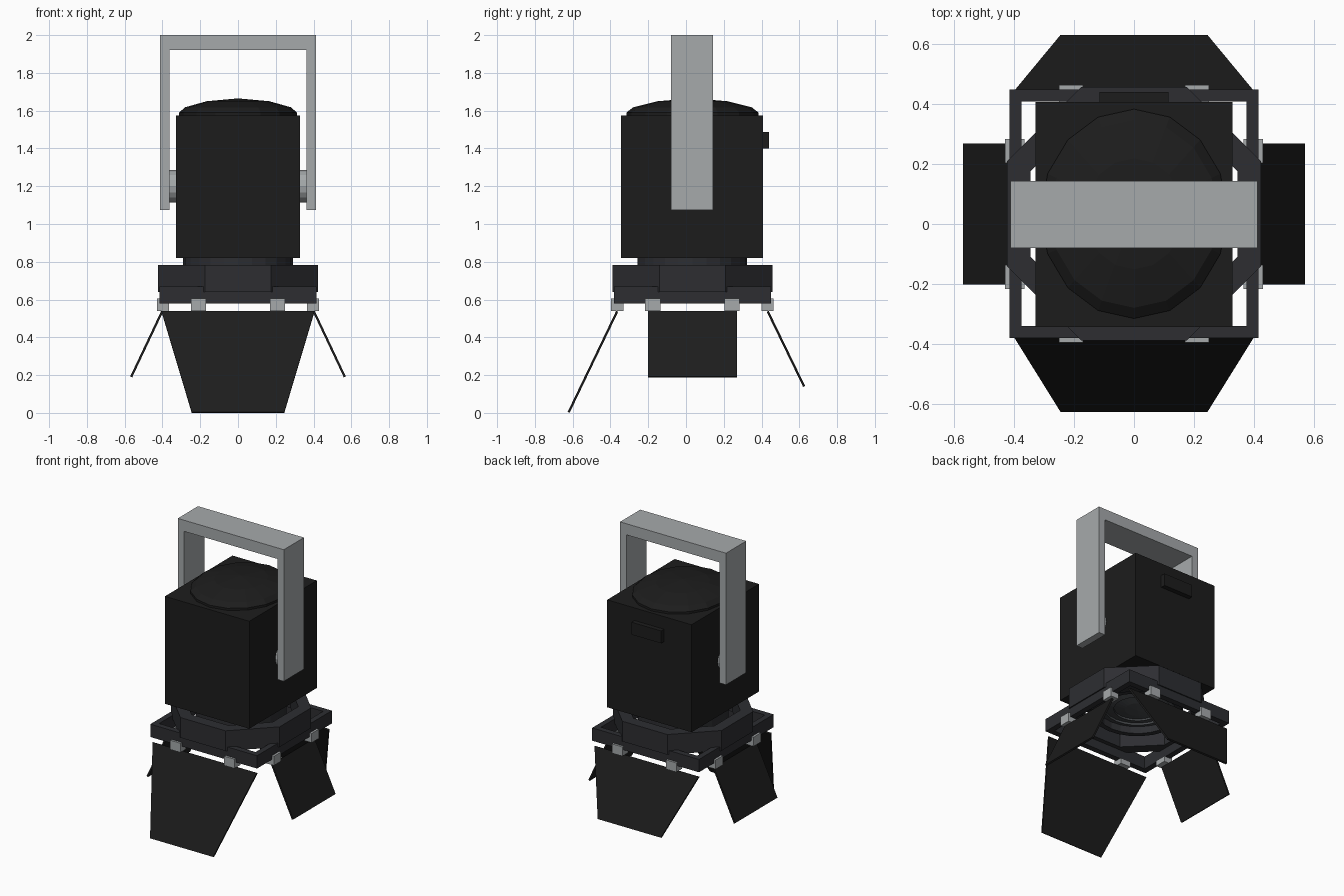
import bpy, bmesh, math
from mathutils import Vector

if "Cube" in bpy.data.objects:
    bpy.data.objects.remove(bpy.data.objects["Cube"])

CY = 0.034  # lamp axis offset in y


def mat(name, v):
    m = bpy.data.materials.new(name)
    m.diffuse_color = (v[0], v[1], v[2], 1)
    m.use_nodes = True
    m.node_tree.nodes["Principled BSDF"].inputs["Base Color"].default_value = m.diffuse_color
    return m


BLACK = mat("black_paint", (0.012, 0.012, 0.012))
DARK = mat("dark_metal", (0.026, 0.027, 0.031))
GREY = mat("grey_metal", (0.38, 0.40, 0.41))
GLASS = mat("lens_glass", (0.06, 0.065, 0.07))


def finish(name, bm, material):
    bmesh.ops.remove_doubles(bm, verts=bm.verts, dist=1e-5)
    bmesh.ops.recalc_face_normals(bm, faces=bm.faces)
    me = bpy.data.meshes.new(name)
    bm.to_mesh(me)
    bm.free()
    me.materials.append(material)
    ob = bpy.data.objects.new(name, me)
    bpy.context.collection.objects.link(ob)
    return ob


def box(name, x, y, z, material):
    bm = bmesh.new()
    bmesh.ops.create_cube(bm, size=1)
    for v in bm.verts:
        v.co = [(a + b) / 2 + c * (b - a) for (a, b), c in zip((x, y, z), v.co)]
    return finish(name, bm, material)


def lathe(name, prof, n, material, closed=False, turn=0.0, sy=1.0):
    """Spin (radius, z) points round the lamp axis."""
    bm = bmesh.new()
    rings = []
    for r, z in prof:
        rings.append([bm.verts.new((r * math.cos(turn + math.tau * i / n),
                                    CY + sy * r * math.sin(turn + math.tau * i / n), z))
                      for i in range(n)] if r > 0 else [bm.verts.new((0, CY, z))] * n)
    pairs = list(zip(rings, rings[1:])) + ([(rings[-1], rings[0])] if closed else [])
    for a, b in pairs:
        for i in range(n):
            j = (i + 1) % n
            bm.faces.new(list(dict.fromkeys((a[i], a[j], b[j], b[i]))))
    return finish(name, bm, material)


def prism(name, pts, offset, material):
    """Extrude a flat outline along an offset vector."""
    bm = bmesh.new()
    f = bm.faces.new([bm.verts.new(p) for p in pts])
    res = bmesh.ops.extrude_face_region(bm, geom=[f])
    bmesh.ops.translate(bm, vec=Vector(offset),
                        verts=[g for g in res["geom"] if isinstance(g, bmesh.types.BMVert)])
    return finish(name, bm, material)


# Housing with shallow domed lid and rear switch box
box("housing", (-0.328, 0.328), (-0.343, 0.407), (0.82, 1.575), BLACK)
lathe("domed_lid", [(0.312, 1.57), (0.312, 1.59), (0.28, 1.618), (0.165, 1.65), (0, 1.665)],
      16, BLACK, sy=1.12)
box("rear_switch_box", (-0.115, 0.115), (0.40, 0.44), (1.40, 1.487), BLACK)

# Yoke: one U-shaped outline, with pivots to the housing
yoke = [(-0.412, 1.075), (-0.412, 2), (0.412, 2), (0.412, 1.075),
        (0.362, 1.075), (0.362, 1.922), (-0.362, 1.922), (-0.362, 1.075)]
prism("yoke", [(x, -0.08, z) for x, z in yoke], (0, 0.224, 0), GREY)
for s, side in ((-1, "left"), (1, "right")):
    ring = [(s * 0.32, 0.031 + 0.085 * math.cos(math.tau * i / 16),
             1.2 + 0.085 * math.sin(math.tau * i / 16)) for i in range(16)]
    prism(side + "_pivot", ring, (s * 0.05, 0, 0), GREY)

# Lens tube and stepped lens
lathe("lens_tube", [(0.29, 0.83), (0.29, 0.68), (0.255, 0.68), (0.255, 0.83)], 24, DARK, True)
lathe("lens", [(0.257, 0.73), (0.21, 0.715), (0.21, 0.73), (0.15, 0.712),
               (0.15, 0.725), (0.08, 0.708), (0, 0.70)], 24, GLASS)

# Octagonal collar and square door frame
k = 1 / math.cos(math.pi / 8)
lathe("octagonal_collar", [(0.423 * k, 0.64), (0.423 * k, 0.782), (0.345 * k, 0.782),
                           (0.345 * k, 0.64)], 8, DARK, True, math.pi / 8)
q = math.sqrt(2)
lathe("door_frame", [(0.415 * q, 0.578), (0.415 * q, 0.668), (0.375 * q, 0.668),
                     (0.375 * q, 0.578)], 4, DARK, True, math.pi / 4)

# Hinge blocks: L-shaped section, two per side of the frame
sect = [(0.366, 0.578), (0.366, 0.54), (0.408, 0.54), (0.43, 0.54), (0.43, 0.605), (0.40, 0.605),
        (0.40, 0.578)]
for i, side in enumerate(("right", "back", "left", "front")):
    a = i * math.pi / 2
    c, s = math.cos(a), math.sin(a)
    for t, end in ((-0.25, "a"), (0.17, "b")):
        pts = [(r * c - t * s, CY + r * s + t * c, z) for r, z in sect]
        prism(f"{side}_hinge_{end}", pts, (-0.08 * s, 0.08 * c, 0), GREY)


# Barn doors: sloping plates (top half-width, bottom half-width, reach, bottom z)
def door(name, turn, wt, wb, top, bot):
    c, s = round(math.cos(turn)), round(math.sin(turn))
    d = Vector((bot[0] - top[0], bot[1] - top[1]))
    nr, nz = -d.y / d.length * 0.012, d.x / d.length * 0.012
    pts = [(r * c - t * s, CY + r * s + t * c, z)
           for r, z, t in ((*top, -wt), (*top, wt), (*bot, wb), (*bot, -wb))]
    prism(name, pts, (nr * c, nr * s, nz), BLACK)


door("front_barn_door", -math.pi / 2, 0.405, 0.245, (0.393, 0.535), (0.65, 0.0))
door("back_barn_door", math.pi / 2, 0.405, 0.245, (0.393, 0.535), (0.586, 0.137))
for turn, side in ((0, "right"), (math.pi, "left")):
    door(side + "_barn_door", turn, 0.235, 0.235, (0.396, 0.535), (0.56, 0.188))
